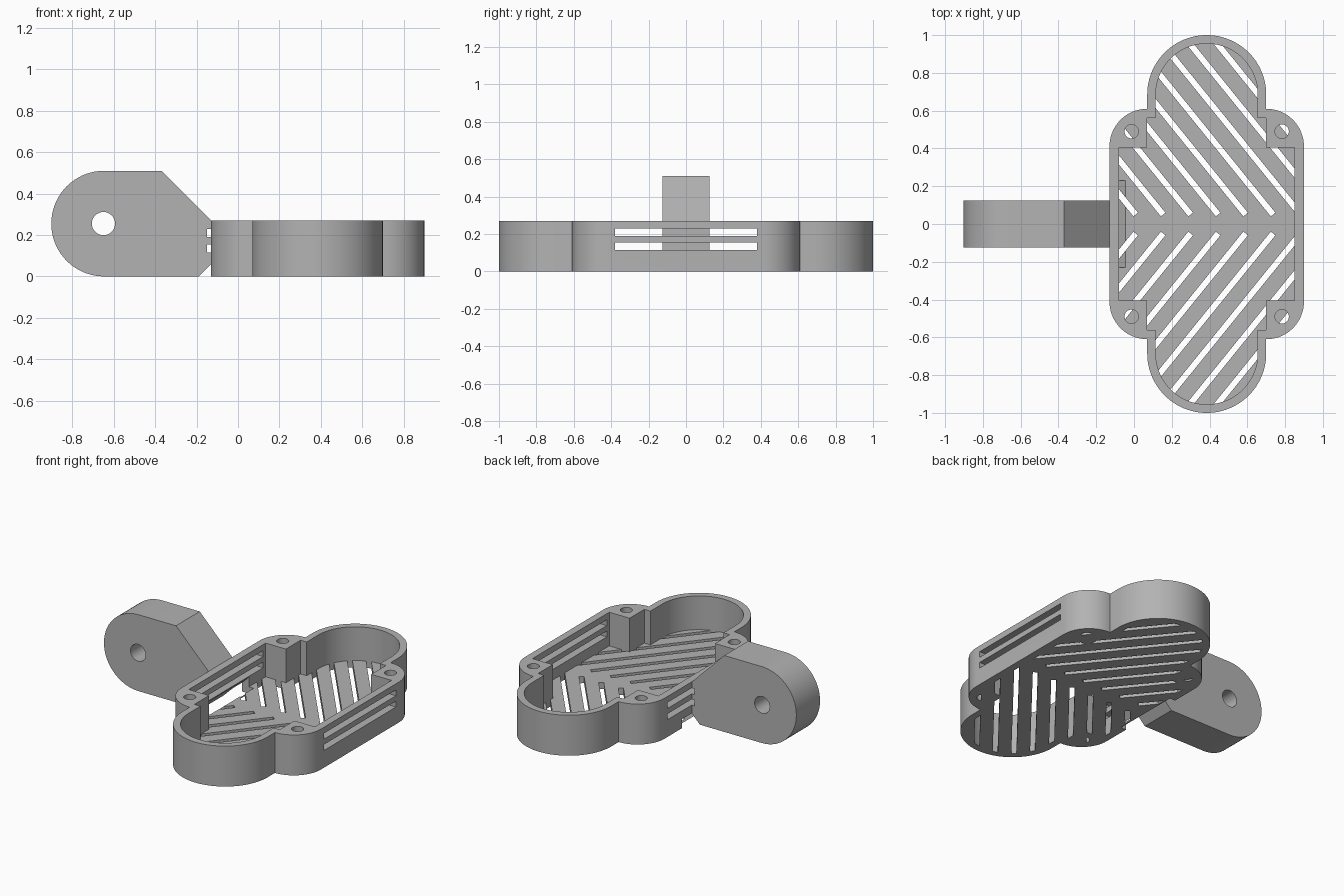
import bpy, bmesh
from math import sin, cos, tan, radians
from mathutils import Vector

cube = bpy.data.objects.get("Cube")
if cube:
    bpy.data.objects.remove(cube, do_unlink=True)

grey = bpy.data.materials.new("plain grey plastic")
grey.use_nodes = True
grey.diffuse_color = (0.45, 0.45, 0.45, 1)
grey.node_tree.nodes["Principled BSDF"].inputs["Base Color"].default_value = grey.diffuse_color

HEIGHT, FLOOR = 0.27, 0.045
MID = 0.385                      # centre of the tray in x


def arc(cx, cy, r, a0, a1, n=24):
    return [(cx + r * cos(radians(a0 + (a1 - a0) * i / n)),
             cy + r * sin(radians(a0 + (a1 - a0) * i / n))) for i in range(n + 1)]


def prism(name, outlines, lo, hi, axis="z"):
    """Extrude closed outlines along z, or along y for outlines drawn in xz."""
    bm = bmesh.new()
    for pts in outlines:
        place = (lambda p: (p[0], p[1], lo)) if axis == "z" else (lambda p: (p[0], lo, p[1]))
        face = bm.faces.new([bm.verts.new(place(p)) for p in pts])
        step = (0, 0, hi - lo) if axis == "z" else (0, hi - lo, 0)
        ext = bmesh.ops.extrude_face_region(bm, geom=[face])
        bmesh.ops.translate(bm, vec=step,
                            verts=[v for v in ext["geom"] if isinstance(v, bmesh.types.BMVert)])
    bmesh.ops.recalc_face_normals(bm, faces=bm.faces)
    mesh = bpy.data.meshes.new(name)
    bm.to_mesh(mesh)
    bm.free()
    mesh.materials.append(grey)
    obj = bpy.data.objects.new(name, mesh)
    bpy.context.collection.objects.link(obj)
    return obj


def cut(obj, *cutters):
    bpy.ops.object.select_all(action="DESELECT")
    bpy.context.view_layer.objects.active = obj
    obj.select_set(True)
    for c in cutters:
        mod = obj.modifiers.new("cut", "BOOLEAN")
        mod.operation, mod.solver, mod.object = "DIFFERENCE", "EXACT", c
        bpy.ops.object.modifier_apply(modifier=mod.name)


def four_way(quarter):
    """Mirror a quarter outline (right side to far end) around the tray centre."""
    half = quarter + [(-x, y) for x, y in reversed(quarter)]
    full = half + [(x, -y) for x, y in reversed(half)]
    pts = []
    for x, y in full:
        if not pts or (Vector((x + MID, y)) - Vector(pts[-1])).length > 1e-4:
            pts.append((x + MID, y))
    return pts


def box(x0, x1, y0, y1):
    return [(x0, y0), (x1, y0), (x1, y1), (x0, y1)]


# Outlines of the tray, its cavity and the screw holes
outer = four_way(arc(0.315, 0.41, 0.2, 0, 90) + arc(0, 0.685, 0.315, 0, 90))
cavity = four_way([(0.465, 0.405), (0.315, 0.405), (0.315, 0.56), (0.27, 0.56)]
                  + arc(0, 0.685, 0.27, 0, 90))
holes = [arc(MID + sx * 0.398, sy * 0.49, 0.037, 0, 345, 23)
         for sx in (-1, 1) for sy in (-1, 1)]

# Cutters: side vents and the sloped strap channel
vents = [prism("vent_cutter", [box(-0.15, 1, -0.38, 0.38)], z, z + 0.039)
         for z in (0.115, 0.19)]
channel = prism("channel_cutter", [[(-0.3, -0.21), (0.02, 0.11), (0.02, 0.21), (-0.3, -0.11)]],
                -0.23, 0.23, "y")

# Tray wall with corner posts
wall = prism("tray_wall", [outer], 0, HEIGHT)
cavity_cutter = prism("cavity_cutter", [cavity], -0.1, HEIGHT + 0.1)
hole_cutter = prism("hole_cutter", holes, -0.1, HEIGHT + 0.1)
cut(wall, cavity_cutter, hole_cutter, *vents, channel)

# Floor with chevron slots
ANGLE = radians(51)
along = Vector((-cos(ANGLE), sin(ANGLE)))
side = Vector((sin(ANGLE), cos(ANGLE))) * 0.0155
slots = []
for i in range(11):
    start = Vector((0.009 + 0.1455 * i, 0.05))
    end = start + along * 1.6
    bar = [start - side, start + side, end + side, end - side]
    slots += [[(p.x, p.y) for p in bar], [(p.x, -p.y) for p in bar]]
slot_cutter = prism("slot_cutter", slots, -0.1, 0.1)
floor = prism("tray_floor", [cavity], 0, FLOOR)
hole_floor = prism("screw_hole_floor", holes, 0, FLOOR)
cut(floor, slot_cutter, channel)
cut(hole_floor, slot_cutter)

# Mounting arm with pivot hole
arm = prism("mounting_arm", [arc(-0.647, 0.255, 0.255, 90, 270, 36)
                             + [(-0.13, 0), (-0.13, 0.27), (-0.37, 0.51)]],
            -0.125, 0.125, "y")
pivot = prism("pivot_cutter", [arc(-0.65, 0.255, 0.056, 0, 350, 35)], -0.3, 0.3, "y")
cut(arm, pivot, *vents, channel)

for c in [cavity_cutter, hole_cutter, slot_cutter, channel, pivot] + vents:
    bpy.data.objects.remove(c, do_unlink=True)

# Smooth curves, sharp corners
bpy.ops.object.select_all(action="DESELECT")
for obj in (wall, floor, hole_floor, arm):
    obj.select_set(True)
bpy.context.view_layer.objects.active = wall
bpy.ops.object.shade_smooth_by_angle(angle=radians(30))
